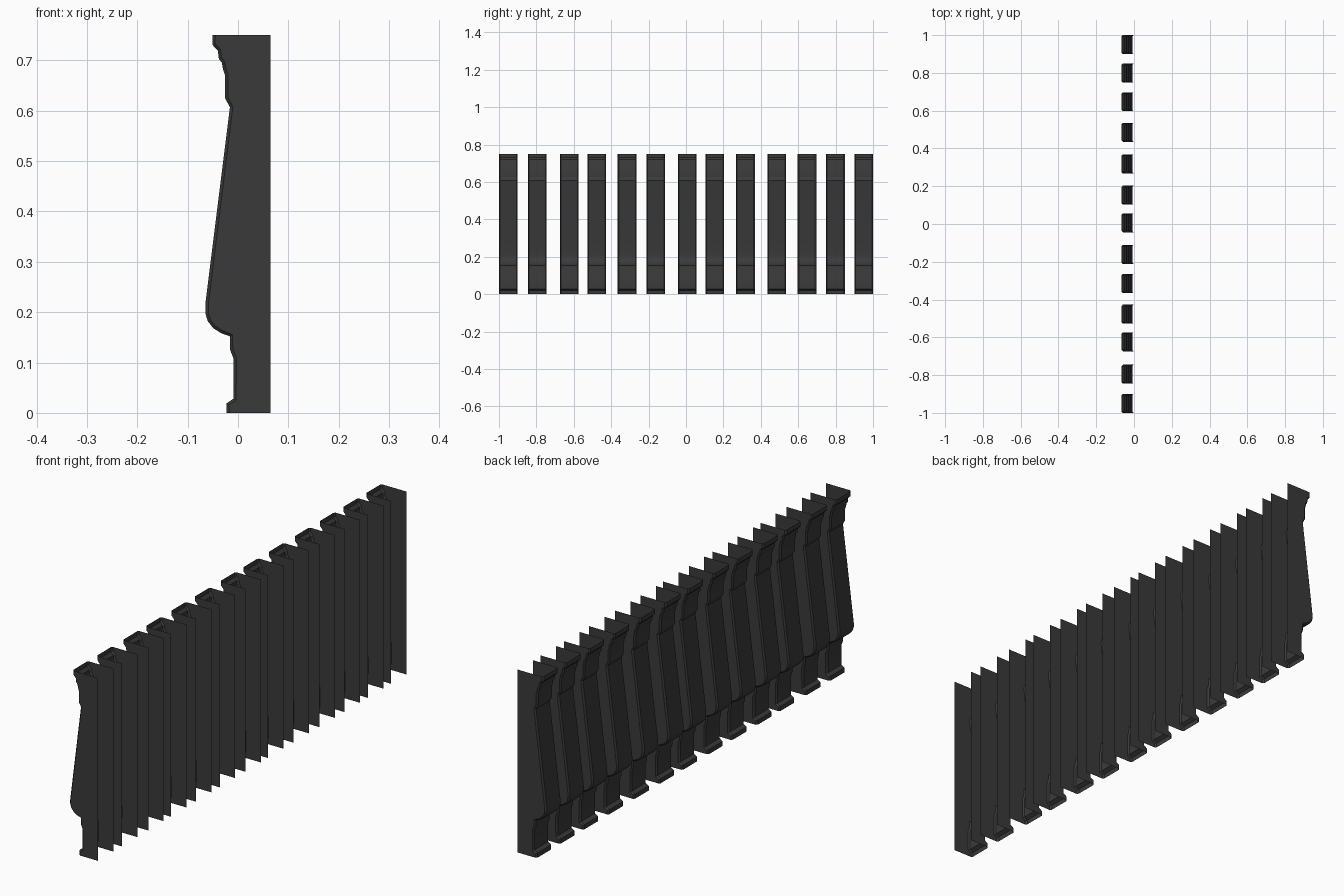
import bpy
import bmesh
import math
from mathutils import Vector

cube = bpy.data.objects.get("Cube")
if cube:
    bpy.data.objects.remove(cube, do_unlink=True)

HALF_WIDTH = 0.05
BACK_X = 0.065
CHAMFER = 0.006

# Moulded face from the cornice down to the foot (x, z)
PROFILE = [Vector(p) for p in (
    (-.051, .75), (-.051, .731), (-.040, .719), (-.038, .703),
    (-.032, .695), (-.030, .683), (-.026, .671), (-.026, .625),
    (-.016, .607), (-.065, .215), (-.065, .198), (-.060, .182),
    (-.049, .168), (-.033, .158), (-.016, .152), (-.016, .126),
    (-.009, .108), (-.009, .028), (-.023, .019), (-.023, 0))]

# Centre of each corbel along the row
CENTRES = (-.95, -.795, -.624, -.477, -.315, -.161, .006,
           .153, .318, .485, .647, .799, .95)


def inset_point(i):
    """Move a profile point inwards, square to the moulding."""
    if i in (0, len(PROFILE) - 1):
        return PROFILE[i] + Vector((CHAMFER, 0))
    before = (PROFILE[i] - PROFILE[i - 1]).normalized()
    after = (PROFILE[i + 1] - PROFILE[i]).normalized()
    along = (before + after).normalized()
    return PROFILE[i] + Vector((-along.y, along.x)) * CHAMFER


# Colour
charcoal = bpy.data.materials.new("charcoal")
charcoal.use_nodes = True
colour = (0.042, 0.042, 0.042, 1)
charcoal.diffuse_color = colour
charcoal.node_tree.nodes["Principled BSDF"].inputs["Base Color"].default_value = colour

# Hollow shell: side sheet, chamfer, moulded face, chamfer, side sheet
bm = bmesh.new()
rings = []
for i, p in enumerate(PROFILE):
    q = inset_point(i)
    w, n = HALF_WIDTH, HALF_WIDTH - CHAMFER
    section = [(BACK_X, w, p.y), (q.x, w, q.y), (p.x, n, p.y),
               (p.x, -n, p.y), (q.x, -w, q.y), (BACK_X, -w, p.y)]
    rings.append([bm.verts.new(co) for co in section])
for upper, lower in zip(rings, rings[1:]):
    for j in range(len(upper) - 1):
        bm.faces.new((upper[j], lower[j], lower[j + 1], upper[j + 1]))
mesh = bpy.data.meshes.new("corbel")
bm.to_mesh(mesh)
bm.free()
mesh.materials.append(charcoal)

# Row of corbels sharing the same shell
for number, y in enumerate(CENTRES, 1):
    corbel = bpy.data.objects.new(f"corbel_{number:02d}", mesh)
    corbel.location.y = y
    bpy.context.collection.objects.link(corbel)

bpy.ops.object.select_all(action='DESELECT')
corbel.select_set(True)
bpy.context.view_layer.objects.active = corbel
bpy.ops.object.shade_smooth_by_angle(angle=math.radians(25))
